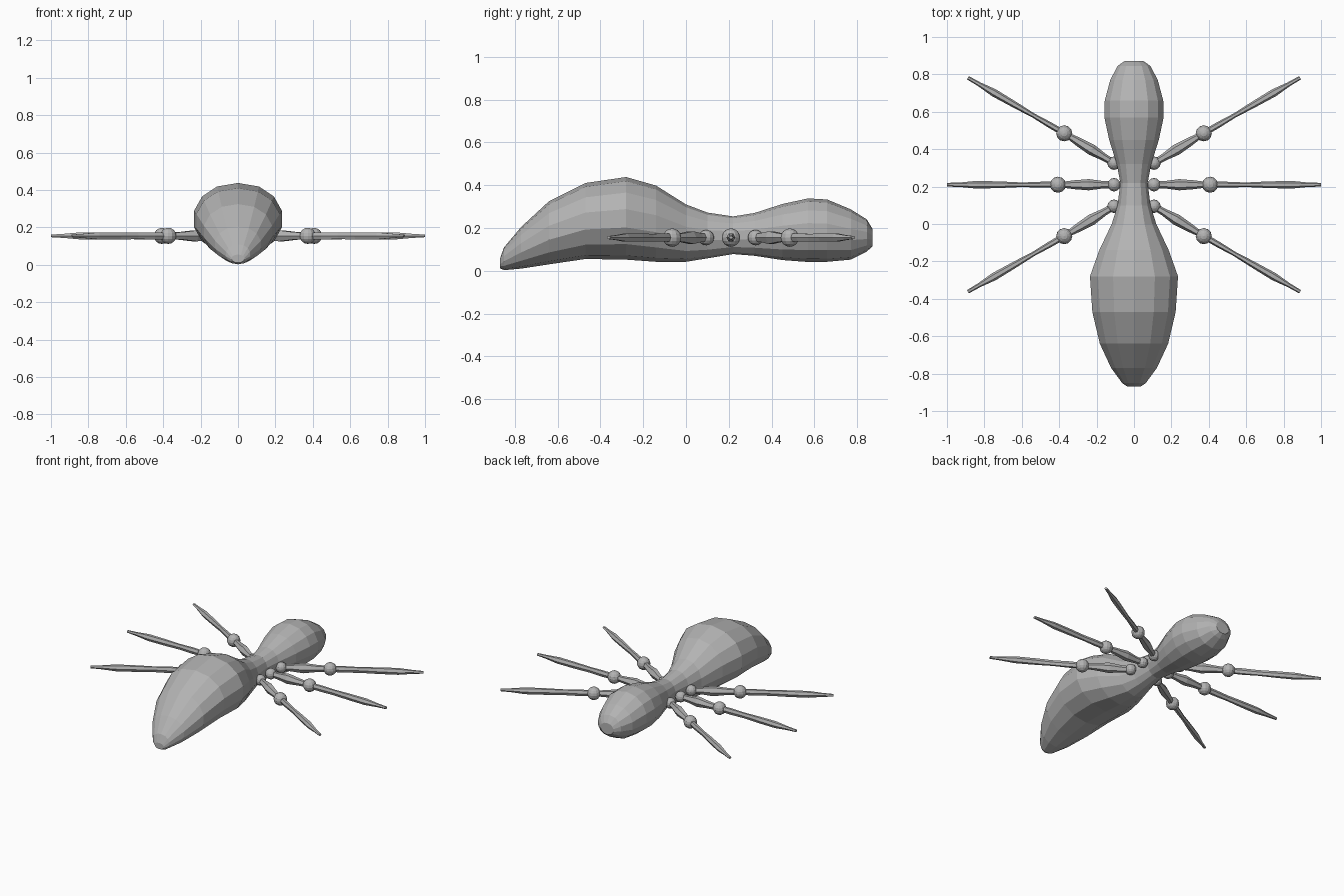
import bpy, bmesh, math
from mathutils import Vector

if "Cube" in bpy.data.objects:
    bpy.data.objects.remove(bpy.data.objects["Cube"])

grey = bpy.data.materials.new("plain grey")
grey.diffuse_color = (0.45, 0.45, 0.45, 1)
grey.use_nodes = True
grey.node_tree.nodes["Principled BSDF"].inputs["Base Color"].default_value = grey.diffuse_color


def finish(bm, name):
    bmesh.ops.recalc_face_normals(bm, faces=bm.faces)
    me = bpy.data.meshes.new(name)
    bm.to_mesh(me)
    bm.free()
    me.materials.append(grey)
    ob = bpy.data.objects.new(name, me)
    bpy.context.collection.objects.link(ob)
    return ob


def loft(bm, rings):
    rows = [[bm.verts.new(p) for p in ring] for ring in rings]
    n = len(rows[0])
    for a, b in zip(rows, rows[1:]):
        for i in range(n):
            bm.faces.new((a[i], a[(i + 1) % n], b[(i + 1) % n], b[i]))
    bm.faces.new(rows[0])
    bm.faces.new(rows[-1])


# Body: y, half width, bottom z, top z
sections = [
    (-0.87, 0.035, 0.012, 0.055), (-0.85, 0.065, 0.003, 0.11),
    (-0.77, 0.125, 0.01, 0.205), (-0.64, 0.187, 0.03, 0.325),
    (-0.47, 0.228, 0.055, 0.41), (-0.28, 0.241, 0.052, 0.438),
    (-0.14, 0.19, 0.042, 0.398), (0.0, 0.122, 0.042, 0.31),
    (0.10, 0.09, 0.058, 0.272), (0.22, 0.075, 0.078, 0.254),
    (0.32, 0.094, 0.07, 0.27), (0.45, 0.136, 0.05, 0.312),
    (0.57, 0.162, 0.041, 0.338), (0.66, 0.16, 0.042, 0.333),
    (0.77, 0.13, 0.052, 0.287), (0.845, 0.09, 0.09, 0.24),
    (0.872, 0.05, 0.115, 0.195)]
SIDES = 14
rings = []
for y, w, lo, hi in sections:
    mid, h = (lo + hi) / 2, (hi - lo) / 2
    ring = []
    for i in range(SIDES):
        a = 2 * math.pi * i / SIDES + math.pi / 2
        # sides slightly fuller than an ellipse
        c, s = math.cos(a), math.sin(a)
        z = mid + h * s
        ring.append((w * math.copysign(abs(c) ** 0.92, c), y, max(z, lo)))
    rings.append(ring)
bm = bmesh.new()
loft(bm, rings)
finish(bm, "body")


# Leg segment: a faceted rod with a varying radius
def rod(name, a, b, profile, sides=6):
    d = (b - a).normalized()
    side = d.cross(Vector((0, 0, 1)))
    rings = []
    for t, r, rz in profile:
        p = a.lerp(b, t)
        rings.append([p + side * r * math.cos(k * math.tau / sides)
                      + Vector((0, 0, rz * math.sin(k * math.tau / sides)))
                      for k in range(sides)])
    bm = bmesh.new()
    loft(bm, rings)
    finish(bm, name)


def ball(name, p, r):
    bm = bmesh.new()
    bmesh.ops.create_uvsphere(bm, u_segments=12, v_segments=8, radius=r)
    bmesh.ops.translate(bm, verts=bm.verts, vec=p)
    finish(bm, name)


UPPER = [(0, .018, .02), (.2, .02, .024), (.45, .03, .034), (.7, .024, .024), (1, .013, .018)]
LOWER = [(0, .016, .02), (.15, .016, .022), (.32, .012, .02), (.5, .017, .022),
         (.73, .021, .022), (.88, .012, .013), (1, .01, .008)]
Z = 0.155
# hip, knee and foot positions for the right side, mirrored to the left
legs = {"rear": ((.107, .325), (.373, .485), (.888, .782)),
        "middle": ((.107, .21), (.407, .21), (1.0, .21)),
        "front": ((.107, .095), (.373, -.065), (.888, -.362))}
for label, pts in legs.items():
    for sx, side in ((1, "right"), (-1, "left")):
        hip, knee, foot = [Vector((sx * x, y, Z)) for x, y in pts]
        name = f"{label}_{side}"
        ball(name + "_hip_joint", hip, 0.036)
        ball(name + "_knee_joint", knee, 0.043)
        rod(name + "_upper_leg", hip, knee, UPPER)
        rod(name + "_lower_leg", knee, foot, LOWER)
